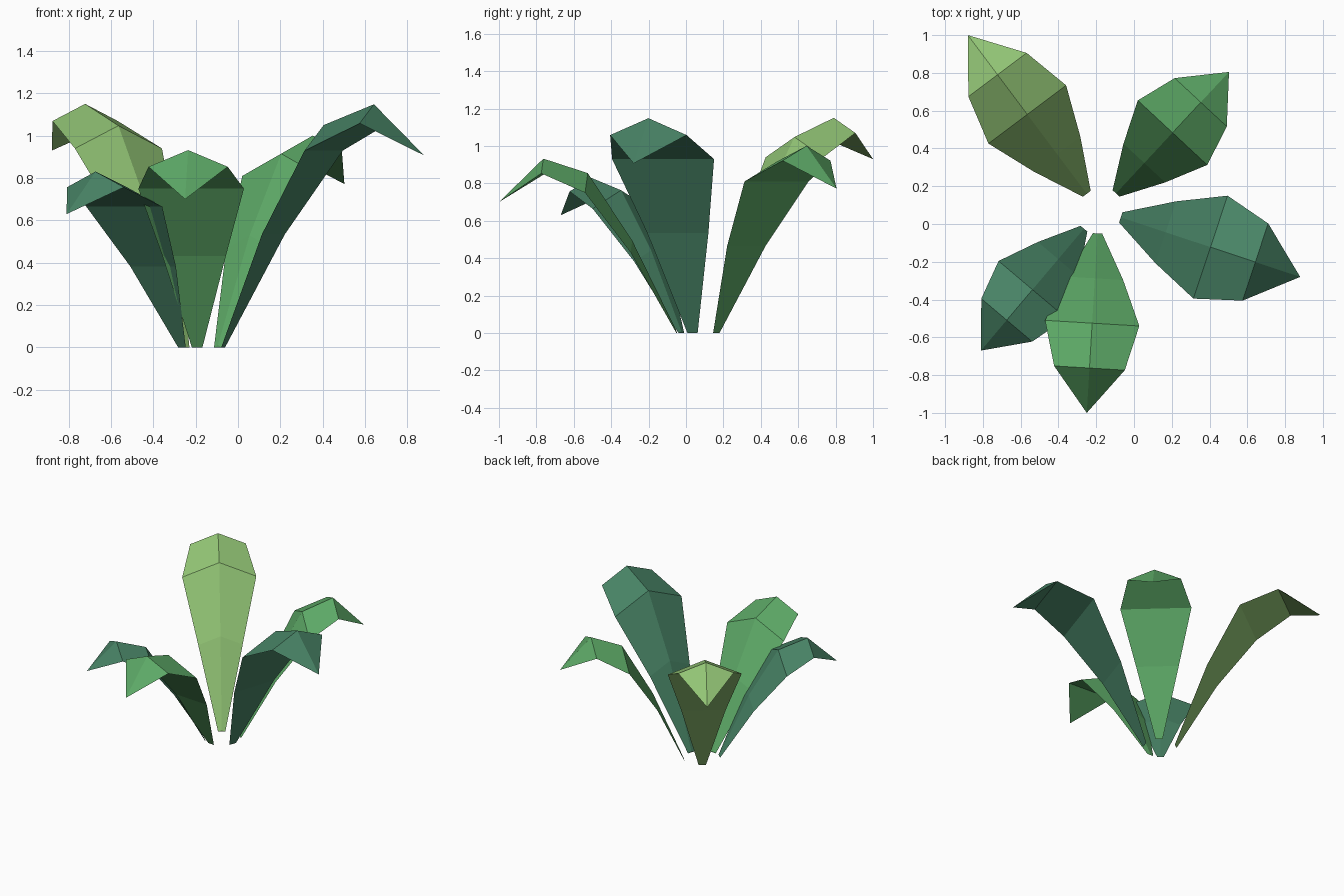
import bpy
import bmesh
from mathutils import Vector

cube = bpy.data.objects.get("Cube")
if cube:
    bpy.data.objects.remove(cube, do_unlink=True)


def make_material(name, rgb):
    mat = bpy.data.materials.new(name)
    mat.use_nodes = True
    colour = (*rgb, 1.0)
    mat.diffuse_color = colour
    mat.node_tree.nodes["Principled BSDF"].inputs["Base Color"].default_value = colour
    return mat


light_green = make_material("light_green", (0.29, 0.56, 0.18))
mid_green = make_material("mid_green", (0.11, 0.40, 0.135))
teal_green = make_material("teal_green", (0.064, 0.225, 0.13))

# Evenly spaced sections along a leaf: (relative half width, relative height)
SECTIONS = [(0.1, 0.0), (0.6, 0.575), (1.0, 1.0), (0.75, 1.138)]
RIDGE = 0.42  # ridge rise as a share of the half width


def make_leaf(name, base, tip, half_width, height, tip_z, mat):
    """Solid faceted leaf: flat underside, ridged top, drooping pointed tip."""
    base, tip = Vector(base), Vector(tip)
    axis = (tip - base).normalized()
    side = Vector((-axis.y, axis.x))
    bm = bmesh.new()
    rings = []
    for i, (w, h) in enumerate(SECTIONS):
        centre = base.lerp(tip, i / len(SECTIONS))
        w, z = w * half_width, h * height
        left, right = centre + side * w, centre - side * w
        rings.append([bm.verts.new((*left, z)),
                      bm.verts.new((*centre, z + RIDGE * w)),
                      bm.verts.new((*right, z))])
    point = bm.verts.new((*tip, tip_z))

    # Root cap, side walls between sections, and the tip fan
    bm.faces.new(rings[0])
    for a, b in zip(rings, rings[1:]):
        for j in range(3):
            k = (j + 1) % 3
            bm.faces.new((a[j], a[k], b[k], b[j]))
    for j in range(3):
        bm.faces.new((rings[-1][j], rings[-1][(j + 1) % 3], point))
    bmesh.ops.recalc_face_normals(bm, faces=bm.faces)

    mesh = bpy.data.meshes.new(name)
    bm.to_mesh(mesh)
    bm.free()
    mesh.materials.append(mat)
    obj = bpy.data.objects.new(name, mesh)
    bpy.context.collection.objects.link(obj)
    return obj


# The five leaves of the plant
make_leaf("back_right_leaf", (-0.25, 0.16), (-0.88, 1.0), 0.257, 0.94, 0.93, light_green)
make_leaf("back_left_leaf", (-0.095, 0.162), (0.503, 0.805), 0.251, 0.81, 0.772, mid_green)
make_leaf("left_leaf", (-0.07, 0.035), (0.88, -0.28), 0.287, 0.93, 0.907, teal_green)
make_leaf("front_leaf", (-0.193, -0.05), (-0.25, -1.0), 0.25, 0.75, 0.70, mid_green)
make_leaf("front_right_leaf", (-0.265, -0.025), (-0.81, -0.67), 0.235, 0.665, 0.63, teal_green)
